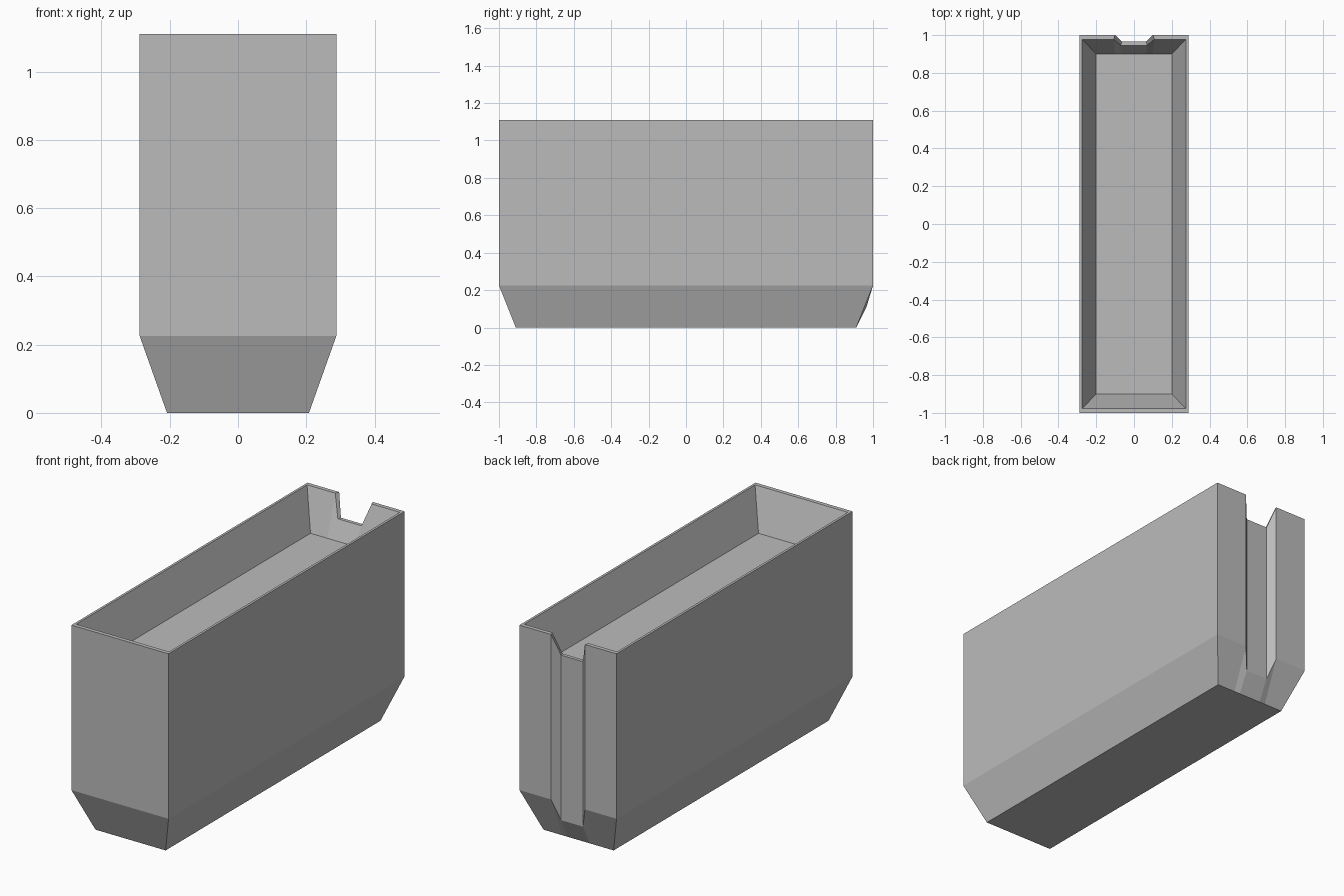
import bpy
import bmesh

cube = bpy.data.objects.get("Cube")
if cube:
    bpy.data.objects.remove(cube, do_unlink=True)

grey = bpy.data.materials.new("plain grey")
grey.use_nodes = True
COLOUR = (0.5, 0.5, 0.5, 1)
grey.diffuse_color = COLOUR
grey.node_tree.nodes["Principled BSDF"].inputs["Base Color"].default_value = COLOUR


def ring(bm, half_x, half_y, z, depth=0.0, drop=0.0, mouth=0.1, base=0.065):
    """Rectangular loop with a groove in the middle of its back edge."""
    corners = [(-half_x, -half_y, z), (half_x, -half_y, z), (half_x, half_y, z)]
    groove = [(mouth, half_y, z), (base, half_y - depth, z - drop),
              (-base, half_y - depth, z - drop), (-mouth, half_y, z)]
    return [bm.verts.new(p) for p in corners + groove + [(-half_x, half_y, z)]]


bm = bmesh.new()
# Tapered foot, straight walls, thin rim, then sloping sides of the top recess
rings = [
    ring(bm, 0.208, 0.91, 0),
    ring(bm, 0.288, 1.0, 0.225, depth=0.035, drop=0.115),
    ring(bm, 0.288, 1.0, 1.11, depth=0.035, drop=0.115),
    ring(bm, 0.275, 0.978, 1.11, depth=0.032, drop=0.115, mouth=0.108, base=0.07),
    ring(bm, 0.2, 0.9, 0.9),
]
for low, high in zip(rings, rings[1:]):
    for i in range(len(low)):
        j = (i + 1) % len(low)
        bm.faces.new((low[i], low[j], high[j], high[i]))

# Underside and recess floor
bm.faces.new(rings[0][::-1])
bm.faces.new(rings[-1])
bmesh.ops.recalc_face_normals(bm, faces=bm.faces)

mesh = bpy.data.meshes.new("container_body")
bm.to_mesh(mesh)
bm.free()
mesh.materials.append(grey)
body = bpy.data.objects.new("container_body", mesh)
bpy.context.collection.objects.link(body)
